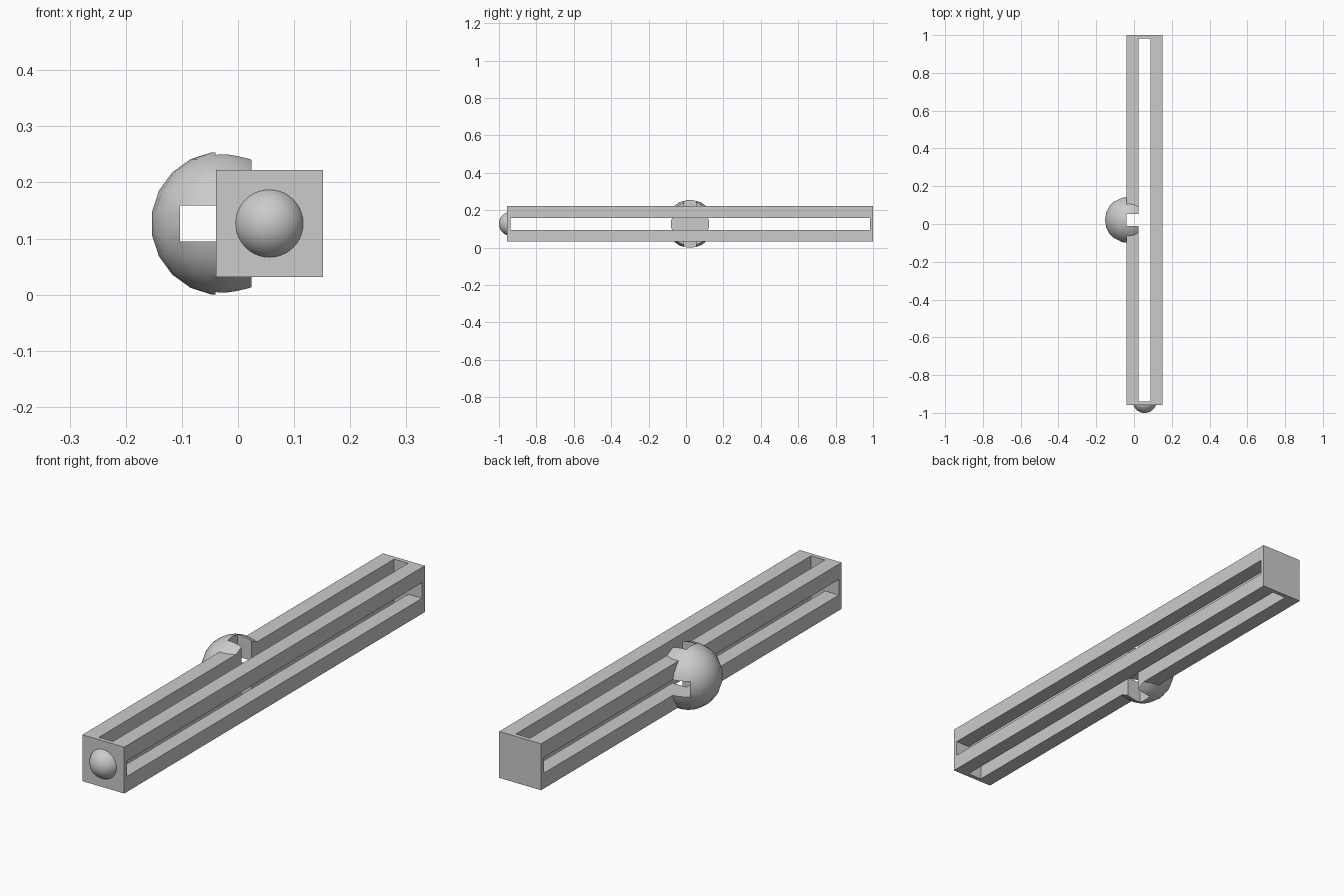
import bpy
import math
from mathutils import Matrix

if "Cube" in bpy.data.objects:
    bpy.data.objects.remove(bpy.data.objects["Cube"], do_unlink=True)

# Main dimensions
CX, CY, CZ = 0.056, 0.0215, 0.1275   # rail centre
HALF, HALF_LEN = 0.0955, 0.9785      # rail half width and half length
SLOT, WALL = 0.032, 0.0175           # slot half width and end wall
DOME_X, DOME_R = -0.0265, 0.1285

grey = bpy.data.materials.new("plain_grey")
grey.use_nodes = True
colour = (0.6, 0.6, 0.6, 1)
grey.diffuse_color = colour
grey.node_tree.nodes["Principled BSDF"].inputs["Base Color"].default_value = colour


def box(name, low, high):
    middle = [(a + b) / 2 for a, b in zip(low, high)]
    bpy.ops.mesh.primitive_cube_add(size=1, location=middle)
    obj = bpy.context.object
    obj.name = name
    size = [b - a for a, b in zip(low, high)]
    obj.data.transform(Matrix.Diagonal((*size, 1)))
    return obj


def ball(name, centre, radius, sides):
    """Round ball made of stacked rings, with small flat caps."""
    rings = sides // 2
    verts, faces = [], []
    for r in range(rings):
        phi = math.pi * (r + 0.5) / rings
        for s in range(sides):
            t = math.tau * s / sides
            verts.append((radius * math.sin(phi) * math.cos(t),
                          radius * math.sin(phi) * math.sin(t),
                          radius * math.cos(phi)))
    for r in range(rings - 1):
        for s in range(sides):
            a, b = r * sides + s, r * sides + (s + 1) % sides
            faces.append((a, a + sides, b + sides, b))
    faces.append(tuple(range(sides)))
    faces.append(tuple(reversed(range((rings - 1) * sides, rings * sides))))
    mesh = bpy.data.meshes.new(name)
    mesh.from_pydata(verts, [], faces)
    obj = bpy.data.objects.new(name, mesh)
    obj.location = centre
    bpy.context.collection.objects.link(obj)
    return obj


def combine(target, tool, operation):
    tool.hide_render = True
    bpy.context.view_layer.objects.active = target
    mod = target.modifiers.new(operation.lower(), "BOOLEAN")
    mod.operation, mod.object, mod.solver = operation, tool, "EXACT"
    bpy.ops.object.modifier_apply(modifier=mod.name)
    bpy.data.objects.remove(tool, do_unlink=True)


# Square rail with a side dome and an end knob
y0, y1 = CY - HALF_LEN, CY + HALF_LEN
rail = box("slotted_rail", (CX - HALF, y0, CZ - HALF), (CX + HALF, y1, CZ + HALF))
combine(rail, ball("side_dome", (DOME_X, CY, CZ), DOME_R, 20), "UNION")
knob = ball("end_knob", (CX, y0 + 0.0204, CZ), 0.0638, 40)
knob.data.transform(Matrix.Rotation(math.pi / 2, 4, "X"))
combine(rail, knob, "UNION")

# Long slots through the sides and through the top
reach = 0.159
for name, hx, hz in (("side_slot", reach, SLOT), ("top_slot", SLOT, reach)):
    slot = box(name, (CX - hx, y0 + WALL, CZ - hz), (CX + hx, y1 - WALL, CZ + hz))
    combine(rail, slot, "DIFFERENCE")

# Notch through the dome-side bars
notch = box("notch", (CX - HALF - 0.0005, CY - SLOT, CZ - reach),
            (CX, CY + SLOT, CZ + reach))
combine(rail, notch, "DIFFERENCE")

# Rest on the ground and finish
lowest = min((rail.matrix_world @ v.co).z for v in rail.data.vertices)
rail.location.z -= lowest
rail.data.materials.clear()
rail.data.materials.append(grey)
bpy.ops.object.select_all(action="DESELECT")
rail.select_set(True)
bpy.context.view_layer.objects.active = rail
bpy.ops.object.shade_smooth_by_angle(angle=math.radians(30))
